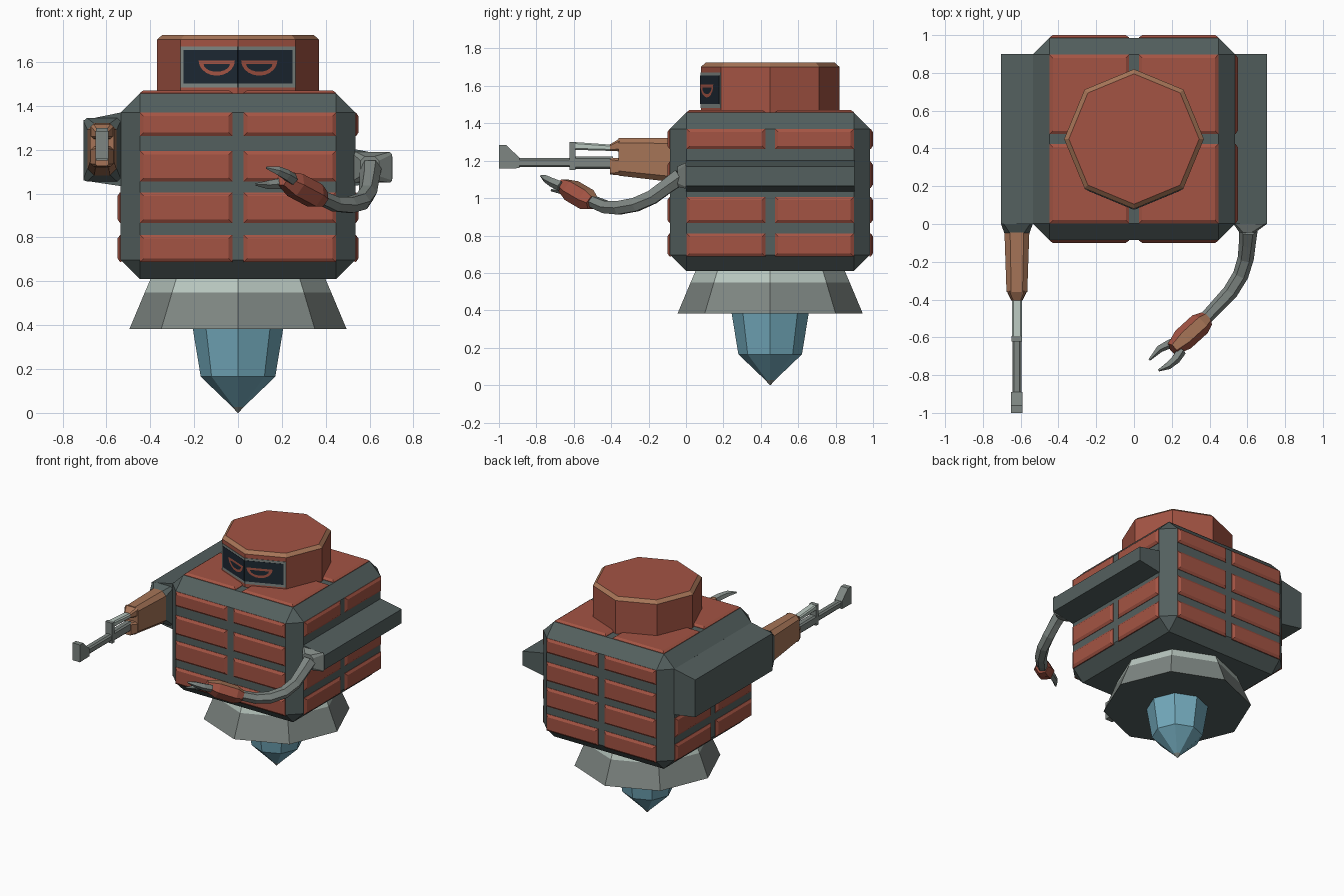
import bpy, bmesh, math
from mathutils import Vector as V

if "Cube" in bpy.data.objects:
    bpy.data.objects.remove(bpy.data.objects["Cube"])

def mat(name, r, g, b):
    m = bpy.data.materials.new(name)
    m.diffuse_color = (r, g, b, 1)
    m.use_nodes = True
    m.node_tree.nodes["Principled BSDF"].inputs["Base Color"].default_value = m.diffuse_color
    return m

RED = mat("red_paint", 0.37, 0.088, 0.057)
DARK = mat("dark_steel", 0.088, 0.117, 0.114)
BROWN = mat("copper_brown", 0.38, 0.175, 0.095)
GRAY = mat("gray_metal", 0.21, 0.24, 0.225)
LIGHT = mat("light_metal", 0.48, 0.57, 0.52)
BLUE = mat("flame_blue", 0.17, 0.40, 0.50)
NAVY = mat("visor_navy", 0.012, 0.021, 0.032)
CY = 0.45  # body centre in y

def loft(bm, rings, band_mats=None, cap_mats=(0, 0)):
    """Join successive rings of points with quads and cap both ends."""
    rows = [[bm.verts.new(p) for p in r] for r in rings]
    n = len(rows[0])
    for k in range(len(rows) - 1):
        for i in range(n):
            j = (i + 1) % n
            f = bm.faces.new((rows[k][i], rows[k][j], rows[k + 1][j], rows[k + 1][i]))
            f.material_index = band_mats[k] if band_mats else 0
    for row, mi in zip((rows[0], rows[-1]), cap_mats):
        bm.faces.new(row).material_index = mi

def finish(name, bm, *mats):
    bmesh.ops.recalc_face_normals(bm, faces=bm.faces[:])
    me = bpy.data.meshes.new(name)
    bm.to_mesh(me)
    bm.free()
    for m in mats:
        me.materials.append(m)
    ob = bpy.data.objects.new(name, me)
    bpy.context.collection.objects.link(ob)
    return ob

def make(name, rings, *mats, bands=None, caps=(0, 0)):
    bm = bmesh.new()
    loft(bm, rings, bands, caps)
    return finish(name, bm, *mats)

def octagon(r, z):
    return [(r * math.cos(i * math.pi / 4), CY + r * math.sin(i * math.pi / 4), z) for i in range(8)]

def rect(cx, hw, y, z0, z1, c=0):
    """Cross-section facing y, with corners cut by c."""
    if not c:
        return [(cx - hw, y, z0), (cx + hw, y, z0), (cx + hw, y, z1), (cx - hw, y, z1)]
    return [(cx - hw + c, y, z0), (cx + hw - c, y, z0), (cx + hw, y, z0 + c), (cx + hw, y, z1 - c),
            (cx + hw - c, y, z1), (cx - hw + c, y, z1), (cx - hw, y, z1 - c), (cx - hw, y, z0 + c)]

def tube_rings(pts, radii, sides=6):
    pts = [V(p) for p in pts]
    rings = []
    for k, p in enumerate(pts):
        t = (pts[min(k + 1, len(pts) - 1)] - pts[max(k - 1, 0)]).normalized()
        s = t.cross(V((0, 0, 1))).normalized()
        u = s.cross(t)
        a0 = math.pi / sides * (sides % 4 != 0) if sides != 6 else 0
        rings.append([p + radii[k] * (s * math.cos(a0 + a) + u * math.sin(a0 + a))
                      for a in (2 * math.pi * i / sides for i in range(sides))])
    return rings

# Chamfered body block
H, Z0, Z1 = 0.535, 0.61, 1.457
bm = bmesh.new()
bmesh.ops.create_cube(bm, size=1)
for v in bm.verts:
    v.co = (v.co.x * 2 * H, CY + v.co.y * 2 * H, (Z0 + Z1) / 2 + v.co.z * (Z1 - Z0))
bmesh.ops.bevel(bm, geom=bm.edges[:], offset=0.087, offset_type='OFFSET', segments=1, affect='EDGES')
finish("body", bm, DARK)

# Raised plates on the four sides and the top
def panel(bm, o, u, v, n, a0, a1, b0, b1):
    rings = []
    for h, i in ((-0.004, 0), (0.003, 0), (0.0145, 0.017)):
        rings.append([o + n * h + u * a + v * b for a, b in
                      ((a0 + i, b0 + i), (a1 - i, b0 + i), (a1 - i, b1 - i), (a0 + i, b1 - i))])
    loft(bm, rings)

ROWS = ((1.262, 1.37), (1.055, 1.195), (0.866, 1.006), (0.688, 0.812))
UP = V((0, 0, 1))
for name, n, rows in (("front", V((0, -1, 0)), ROWS), ("back", V((0, 1, 0)), ROWS),
                      ("right", V((1, 0, 0)), (ROWS[0],) + ROWS[2:]), ("left", V((-1, 0, 0)), ROWS[2:])):
    bm = bmesh.new()
    o, u = V((0, CY, 0)) + n * H, UP.cross(n)
    for b0, b1 in rows:
        for a0, a1 in ((-0.447, -0.026), (0.026, 0.447)):
            panel(bm, o, u, UP, n, a0, a1, b0, b1)
    finish(name + "_plates", bm, RED)
bm = bmesh.new()
for a in (-0.447, 0.026):
    for b in (-0.447, 0.026):
        panel(bm, V((0, CY, Z1)), V((1, 0, 0)), V((0, 1, 0)), UP, a, a + 0.421, b, b + 0.421)
finish("top_plates", bm, RED)

# Head with copper rim
make("head", [octagon(0.37, 1.455), octagon(0.37, 1.702), octagon(0.345, 1.724)], RED, BROWN, bands=(0, 1))

# Visor frame, visor and eyes on the two front facets
def on_face(s, x, z, d):
    a = math.pi / 8
    return (s * (x + d * math.sin(a)), CY - 0.37 + x * math.tan(a) - d * math.cos(a), z)

for s, side in ((-1, "left"), (1, "right")):
    for part, x1, z0, z1, d, m in (("visor_frame", 0.261, 1.483, 1.672, 0.003, GRAY),
                                   ("visor", 0.246, 1.502, 1.656, 0.005, NAVY)):
        make(f"{part}_{side}", [[on_face(s, x, z, h) for x, z in ((0, z0), (x1, z0), (x1, z1), (0, z1))]
                                for h in (-0.002, d)], m)
    def half_moon(w, top, depth):
        pts = [(0.094 + w * math.cos(a), top - depth * math.sin(a))
               for a in (math.pi * i / 10 for i in range(11))]
        return [on_face(s, x, z, 0.008) for x, z in pts]
    bm = bmesh.new()
    outer = [bm.verts.new(p) for p in half_moon(0.083, 1.608, 0.07)]
    inner = [bm.verts.new(p) for p in half_moon(0.06, 1.592, 0.036)]
    for i in range(11):
        j = (i + 1) % 11
        f = bm.faces.new((outer[i], outer[j], inner[j], inner[i]))
        f.normal_update()
        if f.normal.y > 0:
            f.normal_flip()
    me = finish("eye_" + side, bm, RED).data
    if me.polygons[0].normal.y > 0:
        me.flip_normals()

# Skirt and flame
make("skirt", [octagon(0.495, 0.383), octagon(0.425, 0.55), octagon(0.397, 0.615)],
     GRAY, LIGHT, DARK, bands=(0, 1), caps=(2, 2))
make("flame", [octagon(0.026, 0.027), octagon(0.17, 0.165), octagon(0.206, 0.384)], BLUE)
make("flame_tip", [octagon(0.002, 0.0), octagon(0.026, 0.027)], GRAY)

# Side housings
def housing(name, s, lo, hi, lo_in, hi_in):
    section = ((0.52, lo_in), (0.705, lo), (0.705, hi), (0.52, hi_in))
    make(name, [[(s * x, y, z) for x, z in section] for y in (0.0, 0.9)], DARK)

housing("left_housing", -1, 1.06, 1.335, 1.032, 1.373)
housing("right_housing", 1, 1.066, 1.17, 1.033, 1.205)

# Gun on the left
GX = -0.62
make("gun_collar", [rect(GX, 0.084, 0.0, 1.055, 1.345, 0.015), rect(GX, 0.066, -0.05, 1.085, 1.32, 0.03)], DARK)
make("gun_receiver", [rect(GX, 0.066, -0.04, 1.082, 1.322, 0.03), rect(GX, 0.055, -0.36, 1.12, 1.32, 0.025)], BROWN)
make("receiver_upper_nose", [rect(GX, 0.052, -0.355, 1.25, 1.318, 0.012), rect(GX, 0.027, -0.405, 1.252, 1.288, 0.008)], BROWN)
make("receiver_lower_nose", [rect(GX, 0.054, -0.355, 1.122, 1.214, 0.015), rect(GX, 0.03, -0.405, 1.126, 1.214, 0.008)], BROWN)
make("gas_tube", [rect(GX, 0.026, -0.39, 1.252, 1.285, 0.008), rect(GX, 0.026, -0.6, 1.258, 1.3, 0.008)], LIGHT)
make("gas_block", [rect(GX, 0.028, -0.592, 1.15, 1.3), rect(GX, 0.028, -0.622, 1.15, 1.3)], GRAY)
make("barrel_rear", [rect(GX, 0.026, -0.39, 1.155, 1.222, 0.01), rect(GX, 0.026, -0.6, 1.155, 1.222, 0.01)], GRAY)
make("barrel", [rect(GX, 0.024, -0.6, 1.165, 1.215, 0.01), rect(GX, 0.024, -0.9, 1.165, 1.215, 0.01)], GRAY)
sight = ((-1, 1.157), (-0.89, 1.16), (-0.89, 1.215), (-0.962, 1.285), (-1, 1.285))
make("muzzle", [[(GX + w, y, z) for y, z in sight] for w in (-0.03, 0.03)], GRAY)

# Bent arm on the right
make("arm_collar", [rect(0.615, 0.088, 0.0, 1.05, 1.19, 0.01), rect(0.6, 0.042, -0.045, 1.06, 1.17, 0.02)], GRAY)
make("arm", tube_rings([(0.605, -0.03, 1.115), (0.6, -0.1, 1.065), (0.592, -0.18, 1.005), (0.565, -0.27, 0.965),
                        (0.51, -0.36, 0.948), (0.445, -0.43, 0.952), (0.36, -0.52, 0.99)],
                       [0.05, 0.045, 0.043, 0.042, 0.041, 0.038, 0.034]), GRAY)

# Cuff: copper on its upward face, red elsewhere
cuff = make("cuff", tube_rings([(0.385, -0.5, 0.975), (0.35, -0.53, 0.992), (0.26, -0.612, 1.04), (0.205, -0.662, 1.07)],
                               [0.042, 0.062, 0.062, 0.038]), RED, BROWN)
for p in cuff.data.polygons:
    if p.normal.z > 0.7:
        p.material_index = 1

# Claws
make("claw_inner", tube_rings([(0.24, -0.615, 1.052), (0.19, -0.632, 1.045), (0.135, -0.66, 1.04), (0.08, -0.72, 1.042)],
                              [0.028, 0.026, 0.021, 0.006], 5), GRAY)
make("claw_outer", tube_rings([(0.25, -0.67, 1.065), (0.22, -0.715, 1.085), (0.18, -0.75, 1.105), (0.13, -0.775, 1.118)],
                              [0.028, 0.026, 0.021, 0.006], 5), GRAY)
